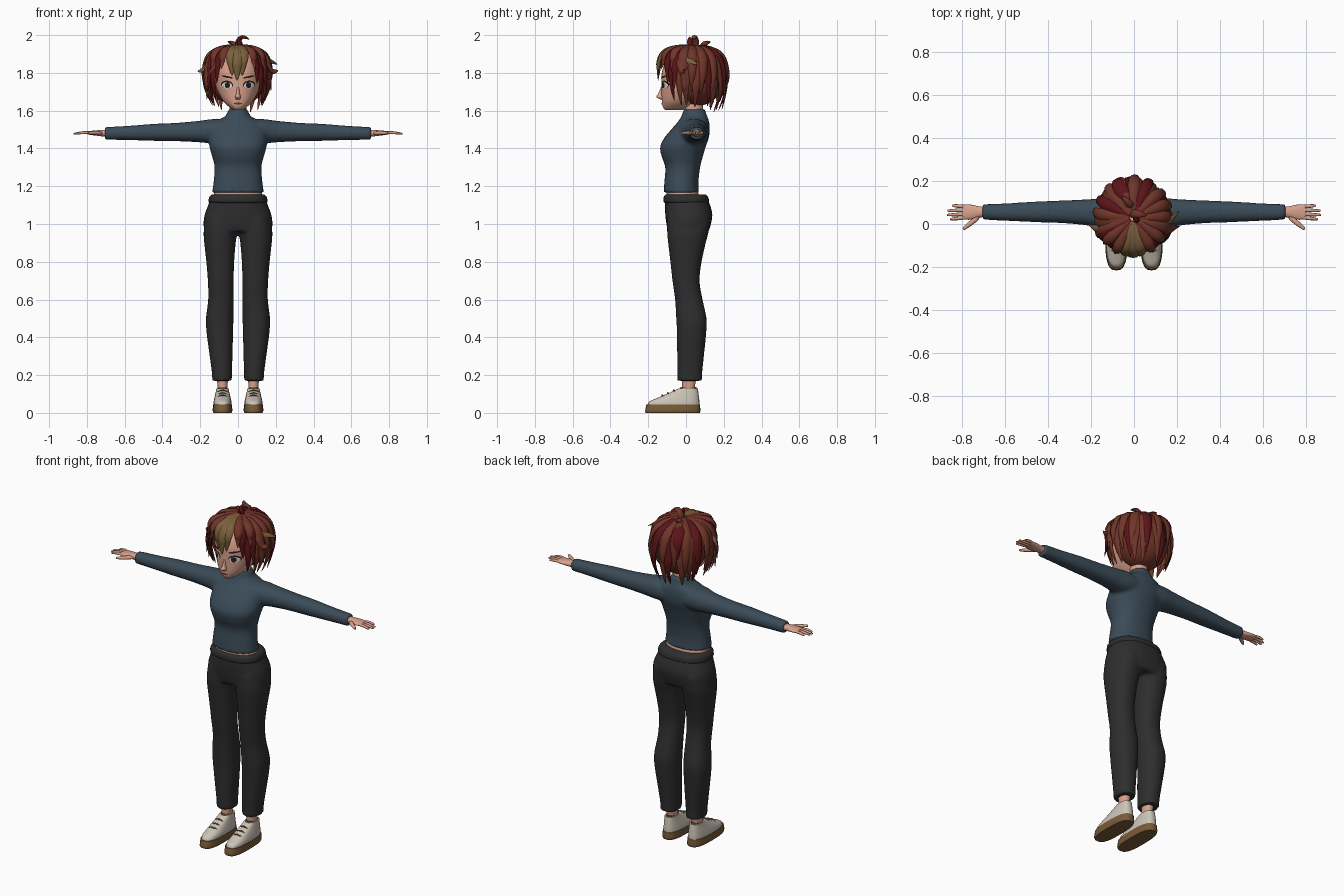
import bpy, bmesh, math, random
from mathutils import Vector
from mathutils.bvhtree import BVHTree

random.seed(4)
if "Cube" in bpy.data.objects:
    bpy.data.objects.remove(bpy.data.objects["Cube"], do_unlink=True)


def material(name, *rgb):
    m = bpy.data.materials.new(name)
    m.use_nodes = True
    m.diffuse_color = (*rgb, 1)
    m.node_tree.nodes["Principled BSDF"].inputs["Base Color"].default_value = (*rgb, 1)
    return m


skin = material("skin", .70, .36, .26)
navy = material("slate blue knit", .043, .07, .096)
black = material("charcoal cloth", .027, .027, .027)
auburn = material("auburn hair", .165, .036, .022)
red = material("dark red hair", .105, .007, .009)
blond = material("golden hair", .2, .118, .045)
cream = material("cream leather", .6, .55, .47)
tan = material("tan rubber", .19, .105, .04)
white = material("eye white", .72, .7, .68)
dark = material("eye dark", .018, .013, .012)


def smooth_rows(rows, n=4):
    """Catmull-Rom interpolation between rows of numbers."""
    out = []
    last = len(rows) - 1
    for i in range(last):
        quad = zip(rows[max(i - 1, 0)], rows[i], rows[i + 1], rows[min(i + 2, last)])
        quad = list(quad)
        for k in range(n):
            t = k / n
            out.append([b + .5 * t * (c - a + t * (2*a - 5*b + 4*c - d + t * (3*b - a - 3*c + d)))
                        for a, b, c, d in quad])
    return out + [list(rows[-1])]


def skin_rings(bm, rings):
    """Bridge a list of rings and cap both ends."""
    loops = [[bm.verts.new(p) for p in ring] for ring in rings]
    n = len(loops[0])
    for a, b in zip(loops, loops[1:]):
        for i in range(n):
            j = (i + 1) % n
            bm.faces.new((a[i], a[j], b[j], b[i]))
    bm.faces.new(loops[0])
    bm.faces.new(loops[-1])


def loft(bm, rows, axis="z", side=1, power=2.2, sides=28, steps=4):
    """Rows hold a height, then the low and high limits across and deep."""
    rings = []
    for h, u0, u1, v0, v1 in smooth_rows(rows, steps):
        ring = []
        for i in range(sides):
            a = math.tau * i / sides
            c, s = math.cos(a), math.sin(a)
            u = (u0 + u1) / 2 + (u1 - u0) / 2 * math.copysign(abs(c) ** (2 / power), c)
            v = (v0 + v1) / 2 + (v1 - v0) / 2 * math.copysign(abs(s) ** (2 / power), s)
            ring.append((side * u, v, h) if axis == "z" else (side * h, u, v))
        rings.append(ring)
    skin_rings(bm, rings)


def lock(bm, points, width, thick, tip=.05, centre=(0, .03, 1.77), sides=8):
    """Tapered flat tube along a path, its broad side facing away from the centre."""
    path = [Vector(p) for p in smooth_rows(points)]
    rings = []
    for i, p in enumerate(path):
        t = i / (len(path) - 1)
        along = (path[min(i + 1, len(path) - 1)] - path[max(i - 1, 0)]).normalized()
        across = along.cross(p - Vector(centre)).normalized()
        out = across.cross(along)
        f = (1 - (1 - tip) * t ** 3) * (.5 + .5 * min(1, 3 * t))
        rings.append([p + f * (across * width * math.cos(a) + out * thick * math.sin(a))
                      for a in (math.tau * k / sides for k in range(sides))])
    skin_rings(bm, rings)


def finish(bm, name, mat, voxel=0, angle=40, closed=True):
    if closed:
        bmesh.ops.recalc_face_normals(bm, faces=bm.faces)
    me = bpy.data.meshes.new(name)
    bm.to_mesh(me)
    bm.free()
    me.materials.append(mat)
    ob = bpy.data.objects.new(name, me)
    bpy.context.collection.objects.link(ob)
    bpy.ops.object.select_all(action="DESELECT")
    ob.select_set(True)
    bpy.context.view_layer.objects.active = ob
    bpy.ops.object.shade_smooth_by_angle(angle=math.radians(angle))
    if voxel:
        mod = ob.modifiers.new("blend", "REMESH")
        mod.mode, mod.voxel_size, mod.use_smooth_shade = "VOXEL", voxel, True
        mod = ob.modifiers.new("soften", "SMOOTH")
        mod.factor, mod.iterations = .5, 6
    return ob


def sym(z, half, front, back):
    return (z, -half, half, front, back)


# Sweater: torso with collar, blended with both sleeves
bm = bmesh.new()
loft(bm, [sym(1.165, .138, -.118, .07), sym(1.22, .13, -.115, .066), sym(1.3, .124, -.11, .075),
          sym(1.36, .138, -.13, .09), sym(1.41, .152, -.137, .105), sym(1.46, .155, -.112, .122),
          sym(1.51, .15, -.07, .126), sym(1.545, .12, -.04, .122), sym(1.57, .068, -.025, .112),
          sym(1.61, .05, -.012, .1)])
for s in (1, -1):
    loft(bm, [(.06, -.05, .12, 1.43, 1.55), (.13, -.035, .122, 1.425, 1.556), (.2, -.01, .116, 1.432, 1.547),
              (.32, .003, .11, 1.438, 1.536), (.45, .008, .105, 1.44, 1.53), (.58, .014, .097, 1.444, 1.52),
              (.705, .02, .092, 1.446, 1.513)], axis="x", side=s)
finish(bm, "sweater", navy, voxel=.009)

# Trousers: hips blended with both legs, plus a rolled waistband
bm = bmesh.new()
loft(bm, [sym(.96, .178, -.095, .12), sym(1.0, .183, -.104, .132), sym(1.05, .177, -.11, .14),
          sym(1.1, .158, -.112, .128), sym(1.145, .143, -.11, .108)], power=2.4)
for s in (1, -1):
    loft(bm, [(1.04, .0, .172, -.1, .13), (.96, .003, .182, -.1, .12), (.9, .012, .179, -.095, .105),
              (.8, .02, .168, -.083, .083), (.7, .023, .16, -.072, .072), (.6, .024, .158, -.058, .088),
              (.5, .024, .17, -.052, .109), (.42, .026, .166, -.048, .107), (.3, .029, .15, -.047, .095),
              (.21, .032, .138, -.046, .086), (.17, .032, .137, -.046, .086)], side=s)
finish(bm, "trousers", black, voxel=.009)
bm = bmesh.new()
loft(bm, [sym(1.112, .148, -.112, .115), sym(1.12, .156, -.12, .122), sym(1.143, .152, -.118, .117),
          sym(1.155, .14, -.108, .105)], power=2.4)
finish(bm, "waistband", black, angle=60)

# Bare skin: midriff, neck, ankles
bm = bmesh.new()
loft(bm, [sym(1.12, .134, -.104, .075), sym(1.2, .122, -.104, .058)])
finish(bm, "midriff", skin)
bm = bmesh.new()
loft(bm, [sym(1.56, .043, -.005, .09), sym(1.7, .045, -.02, .09)])
finish(bm, "neck", skin)
bm = bmesh.new()
for s in (1, -1):
    loft(bm, [(.08, .052, .112, -.03, .05), (.13, .056, .108, -.02, .046), (.21, .05, .114, -.024, .06)], side=s)
finish(bm, "ankles", skin)

# Head and nose
bm = bmesh.new()
loft(bm, [sym(1.603, .022, -.108, -.02), sym(1.618, .045, -.122, .02), sym(1.65, .078, -.128, .06),
          sym(1.7, .105, -.13, .12), sym(1.75, .12, -.13, .15), sym(1.8, .124, -.128, .165),
          sym(1.86, .112, -.105, .155), sym(1.905, .07, -.05, .11), sym(1.92, .02, .0, .05)],
     sides=40, power=2.15)
head = finish(bm, "head", skin, angle=75)
surface = BVHTree.FromPolygons([v.co for v in head.data.vertices],
                               [tuple(p.vertices) for p in head.data.polygons])
bm = bmesh.new()
loft(bm, [sym(1.738, .006, -.127, -.1), sym(1.69, .01, -.147, -.1), sym(1.673, .015, -.157, -.1),
          sym(1.659, .011, -.136, -.1)], sides=16)
finish(bm, "nose", skin, angle=80)


def decal(name, mat, parts, lift):
    """Thin elliptical plates (x, z, half width, half height, tilt) laid on the face."""
    bm = bmesh.new()
    for x, z, w, h, tilt in parts:
        def put(r, a):
            u, v = r * w * math.cos(a), r * h * math.sin(a)
            px = x + u * math.cos(tilt) - v * math.sin(tilt)
            pz = z + u * math.sin(tilt) + v * math.cos(tilt)
            hit = surface.ray_cast(Vector((px, -1, pz)), Vector((0, 1, 0)))[0]
            return bm.verts.new((px, hit.y - lift, pz))
        n = 20
        core = put(0, 0)
        inner, outer = [[put(r, math.tau * k / n) for k in range(n)] for r in (.5, 1)]
        for k in range(n):
            j = (k + 1) % n
            bm.faces.new((core, inner[k], inner[j]))
            bm.faces.new((inner[k], outer[k], outer[j], inner[j]))
    finish(bm, name, mat, closed=False)


# Eyes, brows and mouth
pair = (1, -1)
decal("eyelids", dark, [(s * .058, 1.738, .032, .021, s * .12) for s in pair], .002)
decal("eye_whites", white, [(s * .058, 1.734, .027, .017, s * .1) for s in pair], .004)
decal("irises", dark, [(s * .056, 1.735, .014, .016, 0) for s in pair], .006)
decal("eyebrows", dark, [(s * .058, 1.779, .032, .005, s * .2) for s in pair], .004)
decal("mouth", auburn, [(0, 1.638, .022, .005, 0)], .003)

# Hands: palm, fingers and thumb
bm = bmesh.new()
for s in pair:
    loft(bm, [(.68, .033, .08, 1.462, 1.499), (.72, .03, .082, 1.464, 1.498), (.76, .02, .09, 1.469, 1.495),
              (.798, .022, .09, 1.474, 1.491)], axis="x", side=s, sides=16)
    for base, tip, reach in ((.03, .022, .855), (.047, .042, .87), (.065, .062, .868), (.081, .086, .845)):
        lock(bm, [(s * .775, base, 1.483), (s * .82, (base + tip) / 2, 1.484), (s * reach, tip, 1.478)],
             .009, .008, tip=.5, centre=(s * .8, .05, 1))
    lock(bm, [(s * .715, .045, 1.48), (s * .75, .012, 1.482), (s * .795, -.024, 1.481)],
         .013, .011, tip=.45, centre=(s * .75, .02, 1))
finish(bm, "hands", skin, angle=60)

# Shoes: sole, upper and laces
sole, upper, laces = bmesh.new(), bmesh.new(), bmesh.new()
for s in pair:
    loft(sole, [(0, .034, .13, -.213, .073), (.012, .03, .134, -.216, .076), (.044, .032, .132, -.21, .074)],
         side=s, power=2.8)
    loft(upper, [(.04, .034, .13, -.205, .071), (.06, .035, .129, -.194, .071), (.08, .039, .125, -.15, .069),
                 (.105, .045, .119, -.092, .066), (.13, .05, .114, -.038, .062)], side=s, power=2.6)
    for y, z in ((-.125, .094), (-.096, .106), (-.066, .12)):
        x = s * .082
        lock(laces, [(x - .026, y + .005, z - .008), (x, y, z), (x + .026, y + .005, z - .008)],
             .006, .004, tip=.5, centre=(x, y, -1))
    loft(laces, [(.126, .055, .109, -.034, .058), (.136, .057, .107, -.028, .055)], side=s)
finish(sole, "shoe_soles", tan)
finish(upper, "shoe_uppers", cream, angle=50)
finish(laces, "shoe_laces", tan)

# Hair: inner cap, then layers of locks falling from the crown
hair = {"auburn": bmesh.new(), "red": bmesh.new(), "gold": bmesh.new()}
ball = bmesh.ops.create_uvsphere(hair["auburn"], u_segments=24, v_segments=16, radius=1)
for v in ball["verts"]:
    v.co = (v.co.x * .15, .06 + v.co.y * .14, 1.775 + v.co.z * .15)


def strand(colour, angle, end, scale=1, width=.033, flick=0, twist=0):
    """One lock at an angle from the front, in degrees, ending at a height."""
    f_end = (.84 if end < 1.7 else 1) + flick
    points = []
    profile = ((.1, 1.942), (.5, 1.928), (.85, 1.875), (.99, 1.785), (1, 1.7), (f_end, 1.6))
    for i, (f, z) in enumerate(profile):
        a = math.radians(angle + twist * i / 5)
        z = 1.942 - (1.942 - z) * (1.942 - end) / .342
        points.append((math.sin(a) * f * scale * .162 - .005, .03 - math.cos(a) * f * scale * .172, z))
    lock(hair[colour], points, width, .014)


for s in pair:
    strand("gold", s * 17, 1.785, 1.01, .03, twist=-s * 8)
    strand("red", s * 36, 1.745, .99, .026, twist=s * 6)
    strand("red", s * 52, 1.655, .99, .03, flick=.04)
    strand("auburn", s * 68, 1.63, 1, .033)
    strand("red", s * 60, 1.7, 1.06, .024, flick=.06)
strand("gold", 0, 1.76, 1.03, .036)
for i in range(12):
    strand("red" if i in (2, 6, 9) else "auburn", 81 + i * 18, 1.585 + .05 * abs(i - 5.5) / 5.5
           + random.uniform(-.01, .015), 1.04, .036, flick=random.uniform(-.08, .08), twist=random.uniform(-10, 10))
for i in range(11):
    strand("red" if i in (4, 8) else "auburn", 70 + i * 22, 1.67 + random.uniform(-.03, .04), 1.1, .028,
           flick=random.uniform(-.04, .08), twist=random.uniform(-12, 12))
for angle in (-50, -28, 32, 55):
    strand("auburn", angle, 1.82, 1.03, .026, flick=.08)

# Loose tufts and flicks
for colour, width, points in (
        ("auburn", .022, [(-.01, .05, 1.92), (0, .05, 1.965), (.025, .045, 1.99), (.06, .04, 1.978)]),
        ("auburn", .018, [(0, .07, 1.92), (-.025, .1, 1.955), (-.055, .13, 1.965)]),
        ("red", .018, [(.01, .03, 1.92), (.01, .02, 1.96), (.0, .02, 1.992)]),
        ("red", .036, [(-.03, .1, 1.935), (-.06, .16, 1.915), (-.08, .2, 1.86), (-.08, .2, 1.77)]),
        ("gold", .03, [(.02, -.04, 1.94), (.09, -.05, 1.915), (.15, 0, 1.875), (.21, .06, 1.845)]),
        ("gold", .026, [(-.03, -.09, 1.925), (-.1, -.09, 1.88), (-.155, -.05, 1.78), (-.165, -.04, 1.66)]),
        ("auburn", .024, [(.09, -.03, 1.91), (.15, -.03, 1.86), (.18, -.02, 1.81), (.213, -.01, 1.813)]),
        ("gold", .024, [(-.08, -.03, 1.915), (-.14, -.03, 1.87), (-.18, -.02, 1.82), (-.213, 0, 1.808)])):
    lock(hair[colour], points, width, .014)
for (name, bm), mat in zip(hair.items(), (auburn, red, blond)):
    finish(bm, name + "_hair", mat, angle=50)
